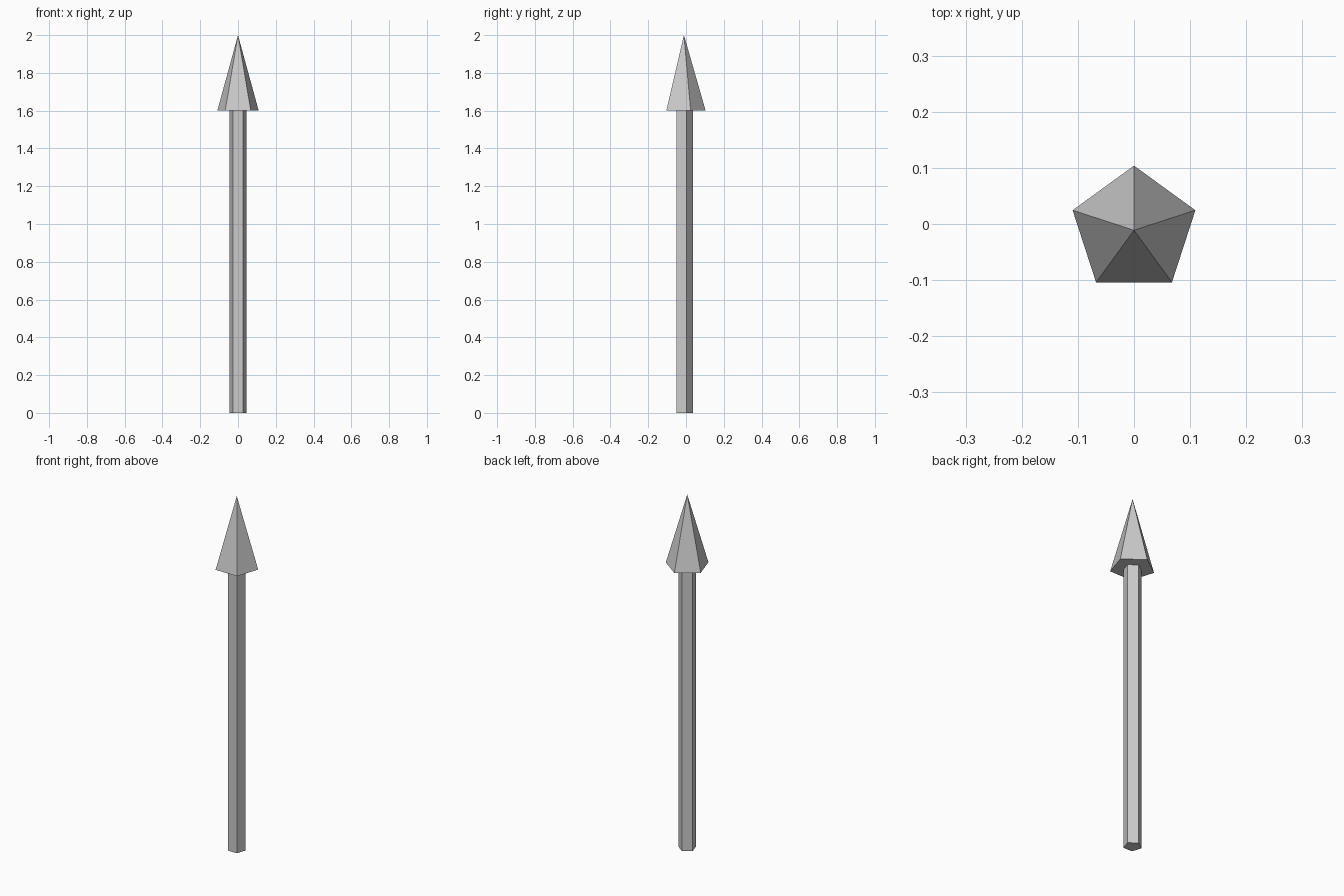
import bpy, bmesh, math

if "Cube" in bpy.data.objects:
    bpy.data.objects.remove(bpy.data.objects["Cube"])

SIDES = 5
CENTRE_Y = -0.011  # the pentagon's axis sits behind its bounding-box centre


def ring(bm, radius, z):
    """Pentagon of vertices with one corner pointing to +y."""
    angles = [math.pi / 2 + i * math.tau / SIDES for i in range(SIDES)]
    return [bm.verts.new((radius * math.cos(a), CENTRE_Y + radius * math.sin(a), z))
            for a in angles]


def spike_part(name, radius, z0, z1, pointed=False):
    """Five-sided prism, or pyramid if pointed."""
    bm = bmesh.new()
    low = ring(bm, radius, z0)
    bm.faces.new(low[::-1])
    if pointed:
        tip = bm.verts.new((0, CENTRE_Y, z1))
        for i in range(SIDES):
            bm.faces.new((low[i], low[(i + 1) % SIDES], tip))
    else:
        high = ring(bm, radius, z1)
        bm.faces.new(high)
        for i in range(SIDES):
            j = (i + 1) % SIDES
            bm.faces.new((low[i], low[j], high[j], high[i]))
    mesh = bpy.data.meshes.new(name)
    bm.to_mesh(mesh)
    bm.free()
    obj = bpy.data.objects.new(name, mesh)
    bpy.context.collection.objects.link(obj)
    return obj


# Long pole and pointed head
spike_part("shaft", 0.047, 0.0, 1.6)
spike_part("spear_head", 0.115, 1.6, 2.0, pointed=True)
